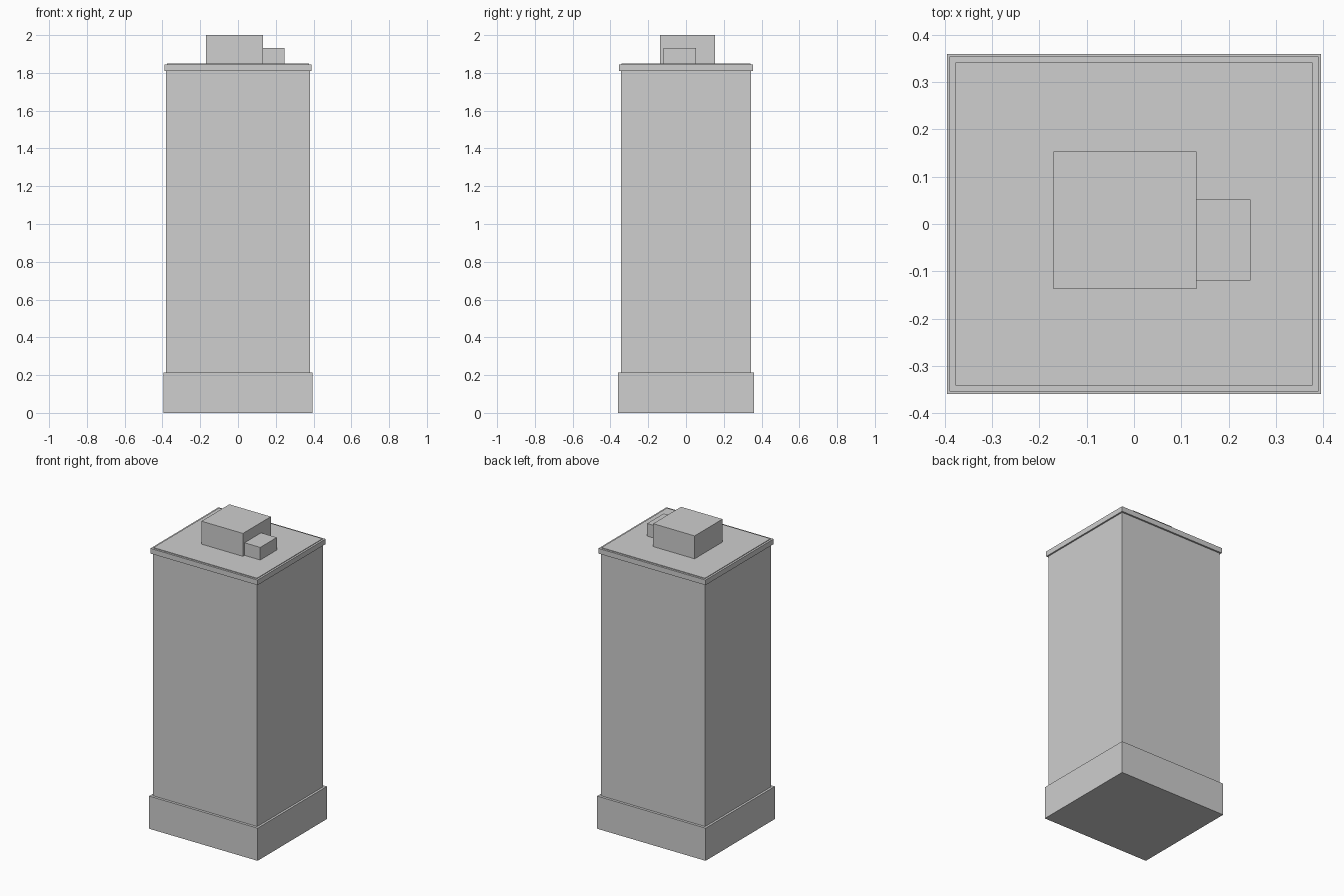
import bpy

# Remove the default cube
default = bpy.data.objects.get("Cube")
if default:
    bpy.data.objects.remove(default, do_unlink=True)

# Single concrete colour
concrete = bpy.data.materials.new("light_grey")
concrete.use_nodes = True
grey = (0.62, 0.62, 0.62, 1)
concrete.diffuse_color = grey
concrete.node_tree.nodes["Principled BSDF"].inputs["Base Color"].default_value = grey


def block(name, x, y, z):
    """Flat-sided box spanning the given (low, high) ranges."""
    spans = (x, y, z)
    bpy.ops.mesh.primitive_cube_add(size=1, location=[(a + b) / 2 for a, b in spans])
    obj = bpy.context.object
    obj.name = name
    obj.scale = [b - a for a, b in spans]
    bpy.ops.object.transform_apply(location=False, rotation=False, scale=True)
    obj.data.materials.append(concrete)
    return obj


def centred(name, half_x, half_y, z):
    return block(name, (-half_x, half_x), (-half_y, half_y), z)


# Stacked tower: podium, shaft, cornice and thin roof deck
centred("podium", 0.395, 0.36, (0, 0.215))
centred("tower_shaft", 0.38, 0.343, (0.215, 1.811))
centred("roof_cornice", 0.39, 0.354, (1.811, 1.845))
centred("roof_deck", 0.377, 0.341, (1.845, 1.849))

# Rooftop plant room with a lower annex at its side
block("plant_room", (-0.17, 0.132), (-0.137, 0.153), (1.849, 2.0))
block("plant_annex", (0.132, 0.246), (-0.12, 0.052), (1.849, 1.932))
